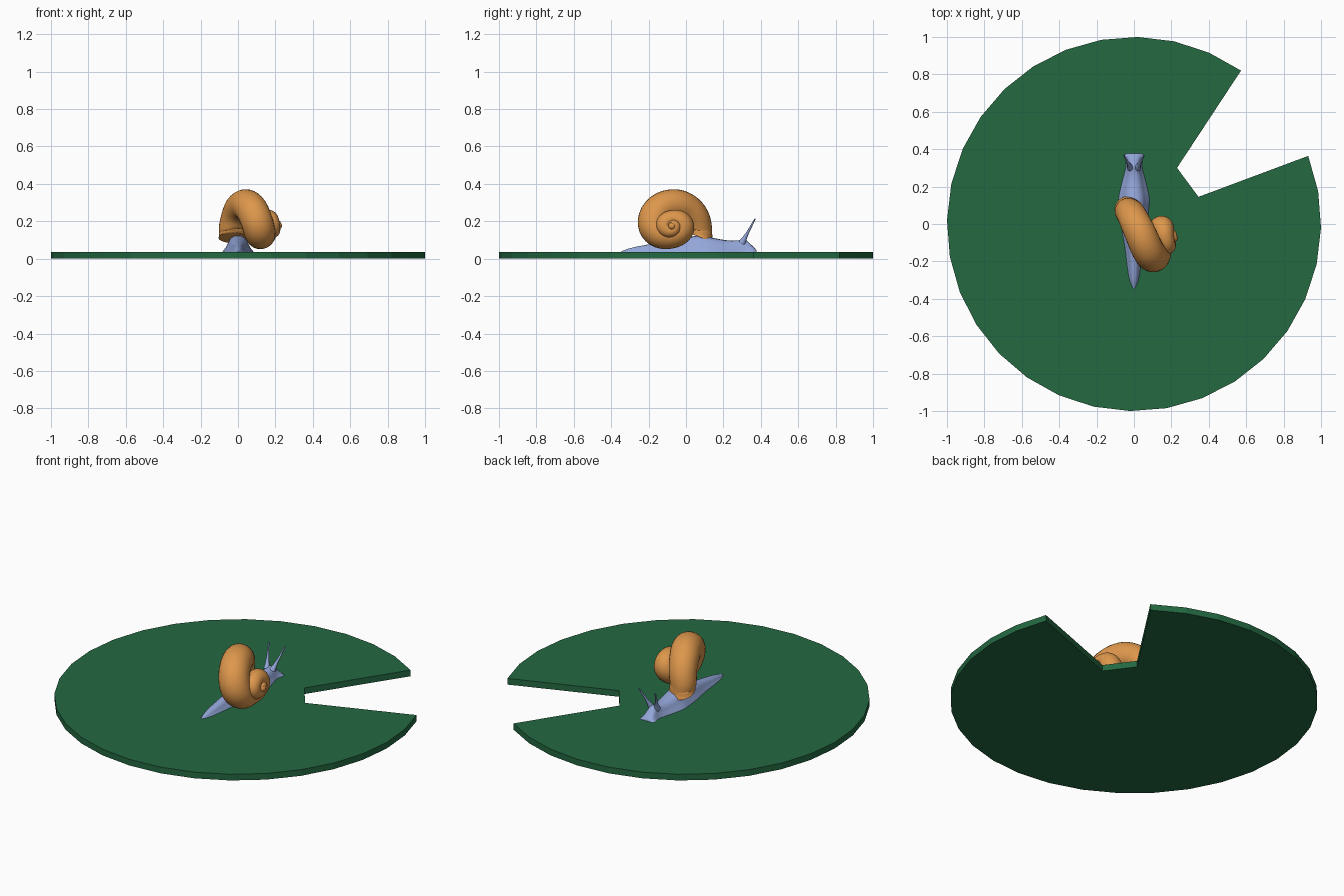
import bpy, bmesh, math
from mathutils import Vector

if "Cube" in bpy.data.objects:
    bpy.data.objects.remove(bpy.data.objects["Cube"])


def material(name, rgb):
    m = bpy.data.materials.new(name)
    m.diffuse_color = (*rgb, 1)
    m.use_nodes = True
    m.node_tree.nodes["Principled BSDF"].inputs["Base Color"].default_value = m.diffuse_color
    return m


GREEN = material("leaf green", (0.017, 0.14, 0.053))
ORANGE = material("shell orange", (0.73, 0.31, 0.072))
BLUE = material("body blue", (0.29, 0.38, 0.69))


def finish(name, bm, mat, smooth=None):
    bmesh.ops.recalc_face_normals(bm, faces=bm.faces)
    me = bpy.data.meshes.new(name)
    bm.to_mesh(me)
    bm.free()
    me.materials.append(mat)
    ob = bpy.data.objects.new(name, me)
    bpy.context.collection.objects.link(ob)
    if smooth:
        bpy.ops.object.select_all(action='DESELECT')
        ob.select_set(True)
        bpy.context.view_layer.objects.active = ob
        bpy.ops.object.shade_smooth_by_angle(angle=math.radians(smooth))
    return ob


def loft(bm, rings):
    """Skin closed rings of points and cap both ends."""
    vs = [[bm.verts.new(p) for p in r] for r in rings]
    n = len(vs[0])
    for a, b in zip(vs, vs[1:]):
        for i in range(n):
            bm.faces.new((a[i], a[(i + 1) % n], b[(i + 1) % n], b[i]))
    bm.faces.new(vs[0])
    bm.faces.new(vs[-1])


def smooth_keys(keys, steps):
    """Catmull-Rom interpolation through rows of numbers."""
    k = [keys[0]] + list(keys) + [keys[-1]]
    out = []
    for a, b, c, d in zip(k, k[1:], k[2:], k[3:]):
        for s in range(steps):
            t = s / steps
            out.append([0.5 * (2 * q + (r - p) * t + (2 * p - 5 * q + 4 * r - w) * t * t
                               + (3 * q - p - 3 * r + w) * t ** 3)
                        for p, q, r, w in zip(a, b, c, d)])
    return out + [list(keys[-1])]


# Lily pad: 32-sided disc with a wedge notch
pad = []
for i in range(30):
    a = math.radians(55.1 + 11.25 * i)
    pad.append((math.cos(a), math.sin(a)))
pad += [(0.345, 0.145), (0.23, 0.30)]
bm = bmesh.new()
loft(bm, [[(x, y, z) for x, y in pad] for z in (0, 0.037)])
finish("lily_pad", bm, GREEN)

# Snail body: (y, half width, top height) lofted along its length
FOOT = 0.034
body = [(-0.345, 0.008, 0.040), (-0.30, 0.025, 0.056), (-0.23, 0.037, 0.071),
        (-0.12, 0.050, 0.090), (0.0, 0.072, 0.112), (0.08, 0.080, 0.125),
        (0.14, 0.083, 0.112), (0.22, 0.066, 0.098), (0.28, 0.050, 0.098),
        (0.315, 0.043, 0.104), (0.345, 0.048, 0.078), (0.368, 0.053, 0.056),
        (0.378, 0.045, 0.044)]
half = [(1, 0), (0.95, 0.12), (0.78, 0.3), (0.66, 0.55), (0.52, 0.8), (0.28, 0.96)]
section = half + [(0, 1)] + [(-x, z) for x, z in reversed(half)]
bm = bmesh.new()
loft(bm, [[(w * x, y, FOOT + (h - FOOT) * z) for x, z in section]
          for y, w, h in smooth_keys(body, 3)])
finish("snail_body", bm, BLUE, 50)

# Eye stalks, mirrored
for side, label in ((-1, "left"), (1, "right")):
    base, tip = Vector((side * 0.018, 0.300, 0.085)), Vector((side * 0.055, 0.370, 0.214))
    d = (tip - base).normalized()
    u = d.cross(Vector((1, 0, 0))).normalized()
    v = d.cross(u)
    rings = []
    for t, r in ((0, 0.020), (0.2, 0.012), (0.45, 0.007), (0.95, 0.004), (1, 0.002)):
        c = base.lerp(tip, t)
        rings.append([c + r * (u * math.cos(k * math.pi / 4) + v * math.sin(k * math.pi / 4))
                      for k in range(8)])
    bm = bmesh.new()
    loft(bm, rings)
    finish("eye_stalk_" + label, bm, BLUE, 50)

# Shell: coiling tube keyed by (angle, coil radius, tube radius, x)
coil = [(-22, 0.166, 0.076, -0.028), (-15, 0.152, 0.072, -0.028), (0, 0.138, 0.075, -0.026),
        (45, 0.122, 0.081, 0.005), (90, 0.111, 0.085, 0.045), (180, 0.097, 0.085, 0.108),
        (270, 0.046, 0.075, 0.126), (360, 0.055, 0.064, 0.150), (450, 0.036, 0.049, 0.166),
        (540, 0.042, 0.044, 0.180), (630, 0.026, 0.034, 0.192), (720, 0.020, 0.026, 0.203),
        (810, 0.010, 0.022, 0.210), (900, 0.002, 0.020, 0.217)]
rows = smooth_keys(coil, 9)
path = []
for a, R, r, x in rows:
    a = math.radians(a)
    path.append(Vector((x, -0.075 + R * math.cos(a), 0.175 + R * math.sin(a))))
rings = []
for i, (a, R, r, x) in enumerate(rows):
    a = math.radians(a)
    u = Vector((0, math.cos(a), math.sin(a)))
    t = path[min(i + 1, len(path) - 1)] - path[max(i - 1, 0)]
    t = (t - u * t.dot(u)).normalized()
    v = t.cross(u)
    rings.append([path[i] + r * (u * math.cos(k * math.pi / 14) + v * math.sin(k * math.pi / 14))
                  for k in range(28)])
bm = bmesh.new()
loft(bm, rings)
finish("shell", bm, ORANGE, 60)

# Rounded tip at the centre of the coil
bm = bmesh.new()
bmesh.ops.create_uvsphere(bm, u_segments=16, v_segments=10, radius=0.021)
bmesh.ops.translate(bm, verts=bm.verts, vec=(0.214, -0.075, 0.175))
finish("shell_tip", bm, ORANGE, 60)
